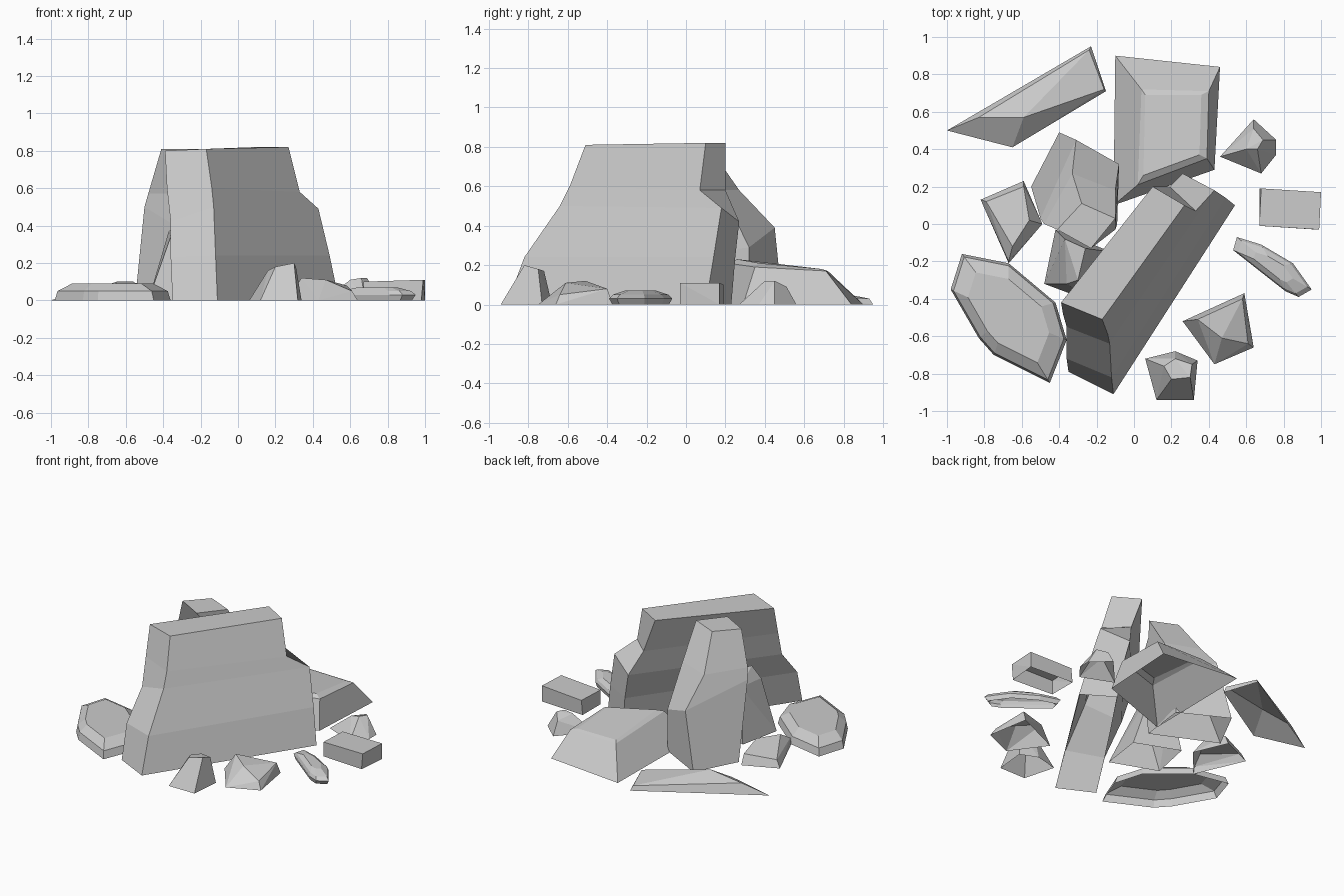
import bpy
import bmesh

if "Cube" in bpy.data.objects:
    bpy.data.objects.remove(bpy.data.objects["Cube"], do_unlink=True)

# One plain stone colour for the whole pile
stone = bpy.data.materials.new("stone grey")
stone.use_nodes = True
stone.diffuse_color = (.6, .6, .6, 1)
stone.node_tree.nodes["Principled BSDF"].inputs["Base Color"].default_value = stone.diffuse_color


def finish(name, bm):
    """Turn a bmesh into a flat shaded stone object."""
    mesh = bpy.data.meshes.new(name)
    bmesh.ops.recalc_face_normals(bm, faces=bm.faces[:])
    if sum(f.normal.z * f.calc_area() for f in bm.faces) < 0:
        bmesh.ops.reverse_faces(bm, faces=bm.faces[:])
    bm.to_mesh(mesh)
    bm.free()
    mesh.materials.append(stone)
    bpy.context.collection.objects.link(bpy.data.objects.new(name, mesh))


def loft(name, rings):
    """Skin a stack of rings, close the top and leave the underside open."""
    bm = bmesh.new()
    loops = [[bm.verts.new(point) for point in ring] for ring in rings]
    for low, high in zip(loops, loops[1:]):
        for i in range(len(low)):
            j = (i + 1) % len(low)
            bm.faces.new((low[i], low[j], high[j], high[i]))
    bm.faces.new(loops[-1])
    finish(name, bm)


def chunk(name, base, crown):
    """Wrap a ground outline and raised points in a faceted hull, open below."""
    bm = bmesh.new()
    for x, y in base:
        bm.verts.new((x, y, 0))
    for point in crown:
        bm.verts.new(point)
    bmesh.ops.convex_hull(bm, input=bm.verts[:])
    bmesh.ops.dissolve_limit(bm, angle_limit=.08, verts=bm.verts[:], edges=bm.edges[:])
    ground = [f for f in bm.faces if all(v.co.z < .001 for v in f.verts)]
    bmesh.ops.delete(bm, geom=ground, context='FACES')
    finish(name, bm)


def pebble(name, outline, levels):
    """Stack scaled copies of one outline; each level is (height, scale)."""
    cx = sum(x for x, y in outline) / len(outline)
    cy = sum(y for x, y in outline) / len(outline)
    loft(name, [[(cx + (x - cx) * s, cy + (y - cy) * s, z) for x, y in outline]
                for z, s in levels])


# Tall diagonal slab with a flared foot and a stepped far end
loft("large_slab", [
    [(-.11, -.91, 0), (.54, .1, 0), (.33, .23, 0), (-.35, -.79, 0)],
    [(-.12, -.82, .24), (.49, .14, .24), (.3, .25, .24), (-.36, -.72, .23)],
    [(-.13, -.64, .5), (.43, .18, .49), (.26, .27, .42), (-.36, -.55, .42)],
    [(-.14, -.59, .6), (.33, .07, .58), (.19, .2, .58), (-.38, -.48, .6)],
    [(-.17, -.51, .81), (.27, .1, .82), (.1, .2, .82), (-.39, -.42, .8)],
])

# Leaning pillar behind the slab
loft("leaning_pillar", [
    [(-.4, .49, 0), (-.08, .32, 0), (-.12, 0, 0), (-.55, .2, 0)],
    [(-.31, .45, .39), (-.08, .32, .29), (-.09, 0, .25), (-.5, .03, .5)],
    [(-.33, .27, .58), (-.1, .18, .58), (-.1, -.03, .58), (-.48, 0, .57)],
    [(-.28, .11, .81), (-.1, .03, .81), (-.23, -.13, .81), (-.41, -.03, .81)],
])

# Broken piece wedged between the pillar and the slab
chunk("wedged_piece", [(-.48, -.32), (-.35, -.36), (-.16, -.44), (-.12, -.15), (-.42, -.03)],
      [(-.36, -.32, .34), (-.3, -.3, .42), (-.37, -.08, .37), (-.26, -.13, .43)])

# Low sloped block with a bevelled top
loft("low_block", [
    [(-.1, .9, 0), (.46, .84, 0), (.43, .29, 0), (-.11, .1, 0)],
    [(.04, .72, .17), (.4, .71, .17), (.39, .35, .19), (.02, .21, .21)],
    [(.06, .69, .18), (.36, .69, .18), (.35, .37, .21), (.05, .26, .23)],
])

# Thin fallen shard
chunk("fallen_shard", [(-1, .5), (-.23, .95), (-.15, .71), (-.65, .41)],
      [(-.83, .57, .07), (-.59, .57, .1), (-.16, .72, .04), (-.24, .93, .03)])

# Broad flat boulder
pebble("flat_boulder",
       [(-.92, -.16), (-.67, -.21), (-.42, -.42), (-.36, -.62),
        (-.45, -.85), (-.75, -.7), (-.83, -.61), (-.98, -.35)],
       [(0, 1), (.05, .95), (.09, .7)])

# Small scattered rubble
chunk("left_rubble", [(-.82, .13), (-.59, .23), (-.49, 0), (-.67, -.21)],
      [(-.79, .12, .05), (-.59, .2, .07), (-.56, .02, .1), (-.65, -.12, .1), (-.67, -.2, .05)])
chunk("back_rubble", [(.46, .36), (.64, .56), (.76, .45), (.76, .37), (.68, .27)],
      [(.58, .42, .08), (.64, .51, .09), (.69, .45, .12), (.66, .4, .12), (.6, .4, .11)])
chunk("brick_rubble", [(.67, .19), (1, .17), (.98, -.03), (.67, -.01)],
      [(.68, .19, .1), (1, .17, .11), (.99, -.03, .11), (.67, -.01, .1)])
chunk("front_rubble", [(.26, -.52), (.59, -.37), (.64, -.66), (.43, -.75)],
      [(.34, -.51, .12), (.58, -.4, .08), (.61, -.64, .05), (.47, -.61, .11)])
chunk("pointed_rubble", [(.06, -.72), (.12, -.94), (.32, -.94), (.34, -.73), (.22, -.68)],
      [(.16, -.76, .16), (.2, -.83, .18), (.3, -.82, .2), (.31, -.75, .18), (.22, -.72, .17)])
pebble("thin_pebble",
       [(.53, -.14), (.55, -.07), (.68, -.11), (.85, -.21), (.95, -.35), (.88, -.39), (.81, -.36)],
       [(0, .9), (.03, 1), (.05, .88), (.07, .5)])
